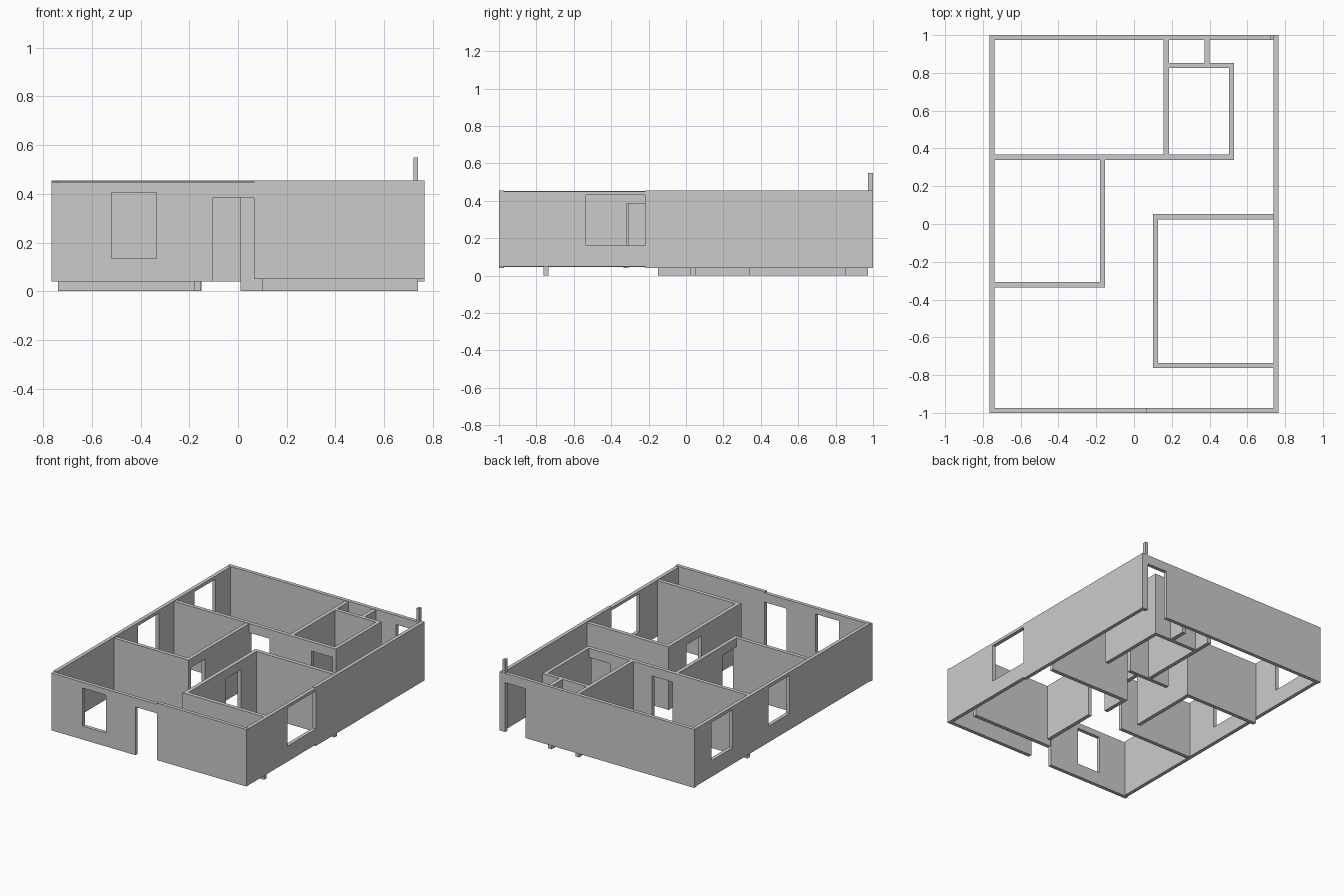
import bpy, bmesh

if "Cube" in bpy.data.objects:
    bpy.data.objects.remove(bpy.data.objects["Cube"])


def wall(name, axis, side, span, height, openings=()):
    """Wall panel with openings. axis: run direction; side: (min, max) across the
    thickness; span: (min, max) along; openings: (start, end, bottom, top)."""
    (a, b), (lo, hi) = span, height
    us = sorted({a, b} | {min(max(v, a), b) for o in openings for v in o[:2]})
    zs = sorted({lo, hi} | {min(max(v, lo), hi) for o in openings for v in o[2:]})
    bm = bmesh.new()

    def place(u, z):
        return bm.verts.new((u, side[0], z) if axis == 'x' else (side[0], u, z))

    grid = [[place(u, z) for z in zs] for u in us]
    for i in range(len(us) - 1):
        for j in range(len(zs) - 1):
            u, z = (us[i] + us[i + 1]) / 2, (zs[j] + zs[j + 1]) / 2
            if any(o[0] < u < o[1] and o[2] < z < o[3] for o in openings):
                continue
            bm.faces.new((grid[i][j], grid[i + 1][j], grid[i + 1][j + 1], grid[i][j + 1]))
    bmesh.ops.delete(bm, geom=[v for v in bm.verts if not v.link_faces], context='VERTS')
    # give the panel its thickness
    ext = bmesh.ops.extrude_face_region(bm, geom=bm.faces[:])
    t = side[1] - side[0]
    bmesh.ops.translate(bm, vec=(0, t, 0) if axis == 'x' else (t, 0, 0),
                        verts=[g for g in ext['geom'] if isinstance(g, bmesh.types.BMVert)])
    bmesh.ops.recalc_face_normals(bm, faces=bm.faces[:])
    bmesh.ops.dissolve_limit(bm, angle_limit=0.01, verts=bm.verts[:], edges=bm.edges[:])
    me = bpy.data.meshes.new(name)
    bm.to_mesh(me)
    bm.free()
    bpy.context.collection.objects.link(bpy.data.objects.new(name, me))


TOP = 0.455   # outer wall top
IN = 0.447    # inner wall top
HEAD = 0.385  # door head

# Outer walls
wall("front_wall_left", 'x', (-1, -0.974), (-0.765, 0.065), (0.04, 0.446),
     [(-0.52, -0.335, 0.135, 0.405), (-0.105, 0.065, 0, 0.382)])
wall("front_wall_right", 'x', (-1, -0.974), (0.065, 0.765), (0.05, TOP))
wall("right_wall_front", 'y', (0.739, 0.765), (-0.974, -0.22), (0.05, 0.45),
     [(-0.535, -0.22, 0.16, 0.43)])
wall("right_wall_back", 'y', (0.739, 0.765), (-0.22, 1), (0.04, TOP))
wall("left_wall", 'y', (-0.765, -0.739), (-0.974, 0.974), (0.045, 0.453),
     [(-0.065, 0.17, 0.16, 0.43), (0.57, 0.805, 0.16, 0.43)])
wall("back_wall", 'x', (0.974, 1), (-0.765, 0.72), (0.04, TOP),
     [(0.56, 0.72, 0, 0.39)])
wall("back_door_post", 'x', (0.974, 1), (0.72, 0.739), (0.04, 0.55))

# Left middle room
wall("left_room_front_wall", 'x', (-0.335, -0.308), (-0.739, -0.153), (0.04, IN))
wall("left_room_side_wall", 'y', (-0.18, -0.153), (-0.308, 0.34), (0, IN),
     [(-0.308, -0.15, 0, HEAD)])

# Long cross wall with two doorways
wall("cross_wall", 'x', (0.34, 0.367), (-0.739, 0.53), (0, 0.45),
     [(-0.15, 0.01, 0, HEAD), (0.34, 0.505, 0, HEAD)])

# Right room
wall("right_room_front_wall", 'x', (-0.763, -0.735), (0.1, 0.739), (0, IN))
wall("right_room_back_wall", 'x', (0.024, 0.052), (0.1, 0.739), (0, IN))
wall("right_room_side_wall", 'y', (0.1, 0.128), (-0.735, 0.024), (0, IN),
     [(-0.735, -0.315, 0, 0.045), (-0.315, -0.15, 0, HEAD)])

# Bathroom and closets
wall("bath_left_wall", 'y', (0.157, 0.185), (0.367, 0.974), (0, 0.45))
wall("bath_right_wall", 'y', (0.504, 0.53), (0.367, 0.826), (0, 0.45))
wall("bath_back_wall", 'x', (0.826, 0.852), (0.185, 0.53), (0, 0.45))
wall("closet_divider", 'y', (0.372, 0.401), (0.852, 0.974), (0, 0.45))
